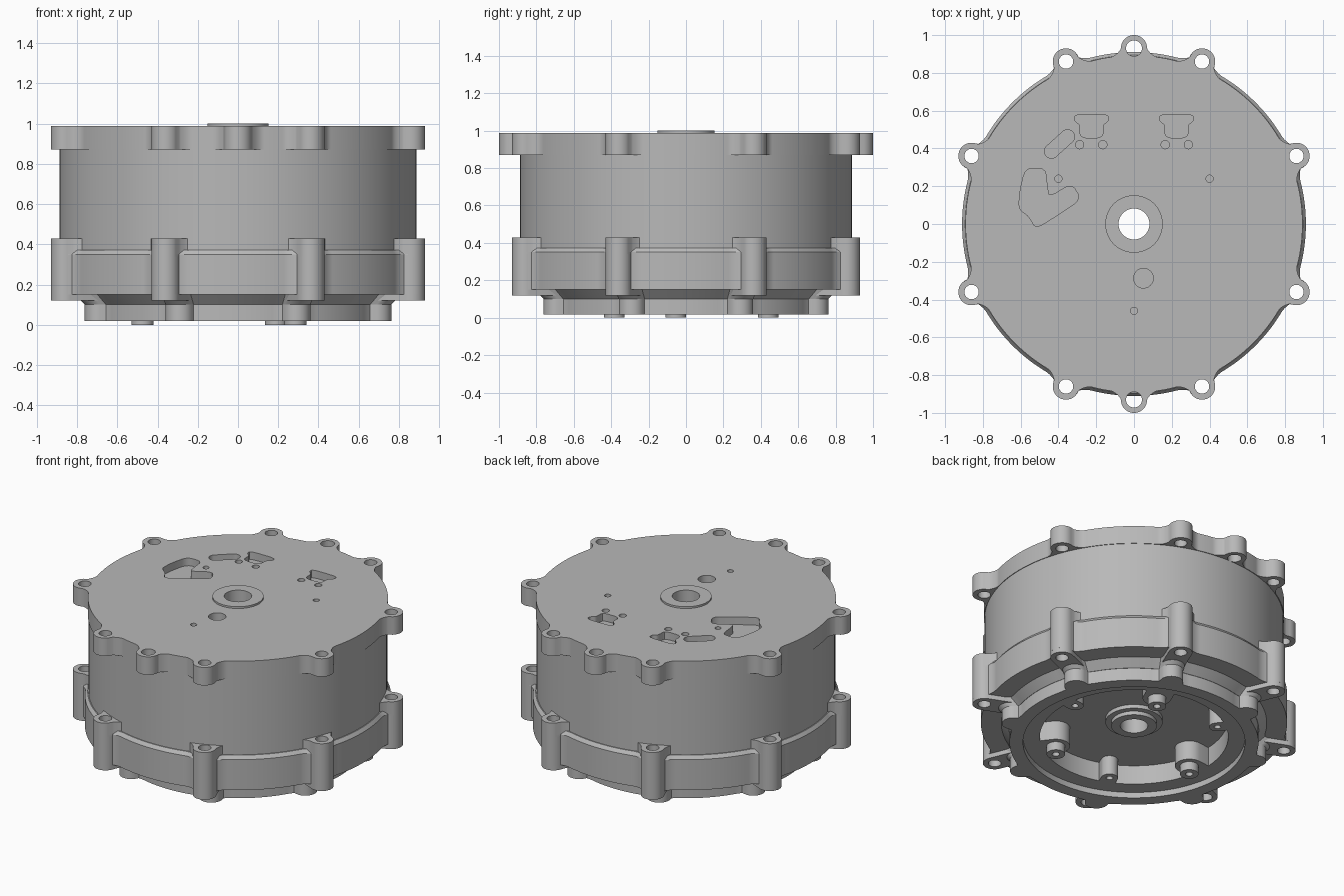
import bpy, bmesh, math
from math import sin, cos, pi, radians, hypot, atan2

if "Cube" in bpy.data.objects:
    bpy.data.objects.remove(bpy.data.objects["Cube"], do_unlink=True)

GREY = (0.48, 0.48, 0.48, 1)
metal = bpy.data.materials.new("cast grey metal")
metal.use_nodes = True
metal.diffuse_color = GREY
metal.node_tree.nodes["Principled BSDF"].inputs["Base Color"].default_value = GREY


# ---- outlines ----
def circle(x, y, r, n=48):
    return [(x + r * cos(2 * pi * i / n), y + r * sin(2 * pi * i / n)) for i in range(n)]


def capsule(x0, y0, x1, y1, r, n=16):
    a = atan2(y1 - y0, x1 - x0)
    end = [(x1 + r * cos(a - pi / 2 + pi * i / n), y1 + r * sin(a - pi / 2 + pi * i / n)) for i in range(n + 1)]
    start = [(x0 + r * cos(a + pi / 2 + pi * i / n), y0 + r * sin(a + pi / 2 + pi * i / n)) for i in range(n + 1)]
    return end + start


def lobed(base, lobes, n=900, blend=radians(4)):
    """Disc outline with round lobes (angle, distance, radius) filleted into it."""
    pts = []
    for i in range(n):
        a, r = 2 * pi * i / n, base
        for la, d, rho in lobes:
            off = abs((a - la + pi) % (2 * pi) - pi)
            edge = math.asin(rho / d)
            if off < edge:
                r = max(r, d * cos(off) + math.sqrt(rho ** 2 - (d * sin(off)) ** 2))
            elif off < edge + blend:
                t = (off - edge) / blend
                r = max(r, base + (d * cos(edge) - base) * (1 - t) ** 2)
        pts.append((r * cos(a), r * sin(a)))
    return pts


def rounded(pts, steps=2):
    """Corner-cut a closed outline to soften it."""
    for _ in range(steps):
        out = []
        for p, q in zip(pts, pts[1:] + pts[:1]):
            out += [(p[0] * .8 + q[0] * .2, p[1] * .8 + q[1] * .2),
                    (p[0] * .2 + q[0] * .8, p[1] * .2 + q[1] * .8)]
        pts = out
    return pts


# ---- solids ----
def prisms(name, specs):
    """One mesh from (outline, z0, z1[, top scale]) prisms."""
    bm = bmesh.new()
    for pts, z0, z1, *taper in specs:
        s = taper[0] if taper else 1
        low = [bm.verts.new((x, y, z0)) for x, y in pts]
        top = [bm.verts.new((x * s, y * s, z1)) for x, y in pts]
        bm.faces.new(low[::-1])
        bm.faces.new(top)
        for i in range(len(pts)):
            j = (i + 1) % len(pts)
            bm.faces.new((low[i], low[j], top[j], top[i]))
    bmesh.ops.recalc_face_normals(bm, faces=bm.faces)
    mesh = bpy.data.meshes.new(name)
    bm.to_mesh(mesh)
    bm.free()
    mesh.materials.append(metal)
    obj = bpy.data.objects.new(name, mesh)
    bpy.context.collection.objects.link(obj)
    return obj


def select(obj):
    bpy.ops.object.select_all(action='DESELECT')
    obj.select_set(True)
    bpy.context.view_layer.objects.active = obj


def cut(obj, specs):
    cutter = prisms("cutter", specs)
    select(obj)
    mod = obj.modifiers.new("cut", 'BOOLEAN')
    mod.operation, mod.solver, mod.object = 'DIFFERENCE', 'EXACT', cutter
    bpy.ops.object.modifier_apply(modifier=mod.name)
    bpy.data.objects.remove(cutter, do_unlink=True)


# ---- bolt pattern ----
BOLTS = [(sx * x, sy * y) for x, y in ((.86, .36), (.36, .86)) for sx in (1, -1) for sy in (1, -1)]
bolt_lobes = [(atan2(y, x), hypot(x, y), .07) for x, y in BOLTS]
dowel_lobes = [(s * pi / 2, .93, .07) for s in (1, -1)]
rim_lobes = [(a, .75, .07) for a, _, _ in bolt_lobes]
bolt_holes = [(circle(x, y, .038, 32), -.1, 1.2) for x, y in BOLTS]
bore = [(circle(0, 0, .082), -.1, 1.2)]
cavity = [(circle(0, 0, .56, 96), -.1, .18)]
recess = [(circle(0, 0, .66, 96), -.1, .055)]

# ---- main drum and lobed top plate ----
drum = prisms("drum", [(circle(0, 0, .888, 128), .16, .88)])
top_plate = prisms("top_plate", [(lobed(.892, bolt_lobes + dowel_lobes), .87, .988)])
top_collar = prisms("top_collar", [(circle(0, 0, .152, 64), .95, 1.0)])

# ---- lower skirt with bolt posts ----
skirt = prisms("skirt", [(lobed(.91, bolt_lobes), .15, .35)])
skirt_shoulder = prisms("skirt_shoulder", [(lobed(.91, bolt_lobes), .35, .372, .982)])
post_tops = prisms("post_tops", [(lobed(.875, bolt_lobes), .3, .43)])
posts = prisms("bolt_posts", [(capsule(x * .77, y * .77, x, y, .07), .12, .34) for x, y in BOLTS])

# ---- bottom rim ----
bottom_rim = prisms("bottom_rim", [(lobed(.74, rim_lobes), .018, .17)])
rim_flare = prisms("rim_flare", [(lobed(.742, rim_lobes), .1, .155, 1.07)])
hub = prisms("bottom_hub", [(circle(0, 0, .17, 64), .155, .2)])
hub_lip = prisms("bottom_hub_lip", [(circle(0, 0, .135, 64), .13, .2)])

for part in (drum, skirt, bottom_rim, rim_flare):
    cut(part, cavity)
for part in (bottom_rim, rim_flare):
    cut(part, recess)
for part in (drum, top_plate, top_collar, skirt, skirt_shoulder, post_tops, hub, hub_lip):
    cut(part, bore)
for part in (top_plate, skirt, skirt_shoulder, post_tops, posts):
    cut(part, bolt_holes)
cut(top_plate, [(circle(0, s * .93, .042, 32), .8, 1.1) for s in (1, -1)])

# ---- shallow pockets and pin holes in the top plate ----
channel = [(-.61, .08), (-.605, .17), (-.575, .295), (-.47, .295), (-.46, .20), (-.45, .14),
           (-.33, .215), (-.28, .13), (-.4, .05), (-.52, -.025), (-.555, .04)]
port = [(.135, .58), (.315, .58), (.315, .545), (.285, .525), (.285, .455), (.165, .455),
        (.165, .525), (.135, .545)]
pockets = [rounded(channel), capsule(-.437, .385, -.352, .462, .037),
           rounded(port), rounded([(-x, y) for x, y in port])]
pins = [circle(s * x, .42, .022, 24) for x in (.165, .288) for s in (1, -1)]
pins += [circle(x, y, .019, 24) for x, y in ((.4, .24), (-.4, .24), (0, -.46))]
cut(top_plate, [(p, .938, 1.1) for p in pockets + pins])
cut(top_plate, [(circle(.05, -.287, .052), .89, 1.1)])


# ---- cavity lugs: three drilled lugs alternating with three studs ----
def ring(r, start):
    return [(r * cos(radians(start + 120 * k)), r * sin(radians(start + 120 * k))) for k in range(3)]


lugs = prisms("cavity_lugs", [(capsule(x, y, x * 1.12, y * 1.12, .05), .055, .2) for x, y in ring(.51, 6.6)])
cut(lugs, [(circle(x, y, .02, 24), -.1, .12) for x, y in ring(.51, 6.6)])
stud_bases = prisms("stud_bases", [(capsule(x, y, x * 1.15, y * 1.15, .085), .055, .2) for x, y in ring(.478, 66.6)])
studs = prisms("studs", [(circle(x, y, .055, 32), 0, .06) for x, y in ring(.478, 66.6)])
for part in (stud_bases, studs):
    cut(part, [(circle(x, y, .022, 24), -.1, .12) for x, y in ring(.478, 66.6)])

# ---- shading ----
for obj in bpy.context.collection.objects:
    if obj.type == 'MESH' and metal.name in obj.data.materials:
        select(obj)
        bpy.ops.object.shade_smooth_by_angle(angle=radians(30))
